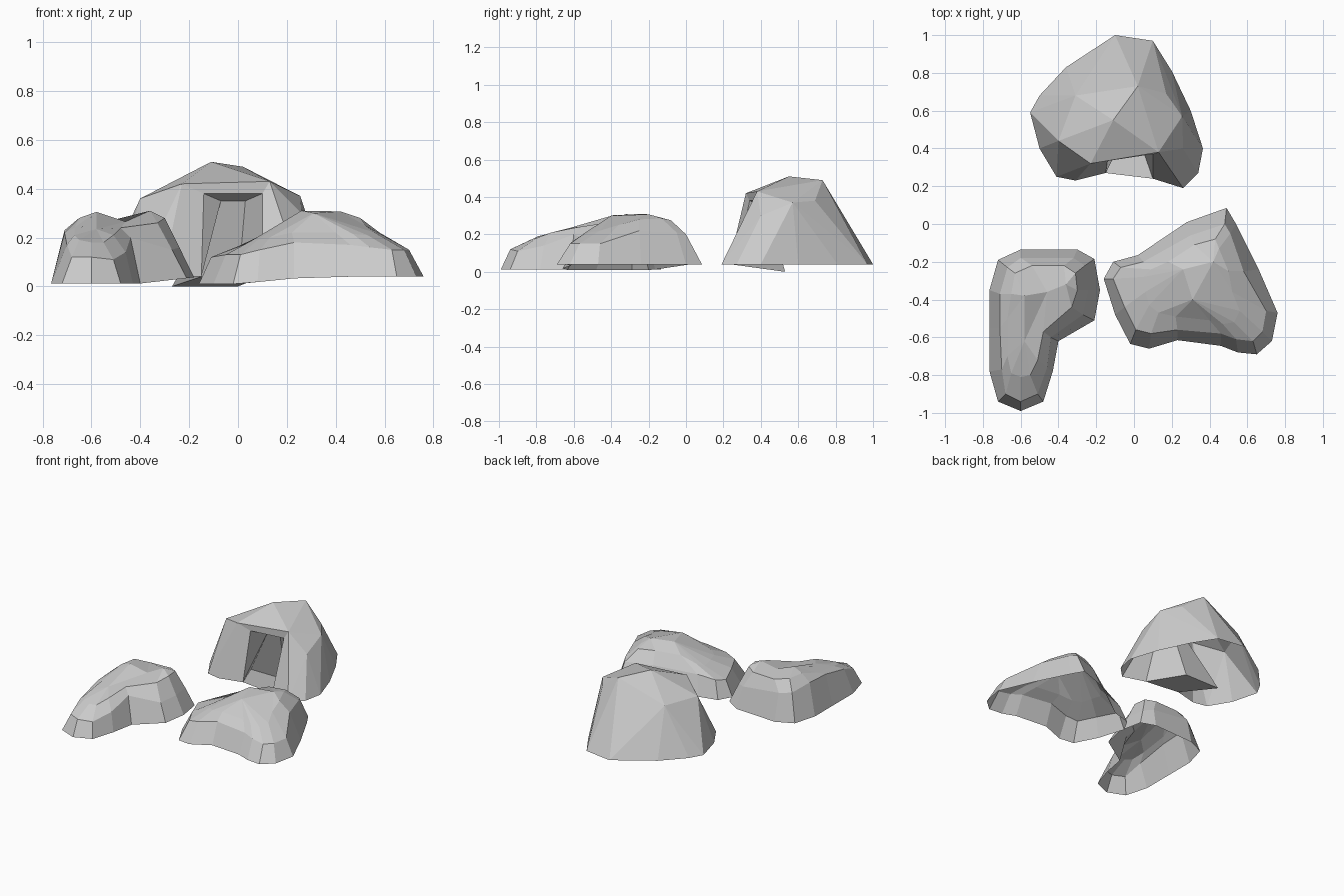
import bpy, bmesh


def vert(bm, co):
    """Reuse a vertex at the same place, or add it."""
    for v in bm.verts:
        if (v.co.x - co[0]) ** 2 + (v.co.y - co[1]) ** 2 + (v.co.z - co[2]) ** 2 < 1e-8:
            return v
    return bm.verts.new(co)


def face(bm, coords):
    vs = list(dict.fromkeys(vert(bm, c) for c in coords))
    if len(vs) > 2:
        bm.faces.new(vs)


def loft(bm, rings, closed=True):
    n = len(rings[0])
    for a, b in zip(rings, rings[1:]):
        for i in range(n if closed else n - 1):
            j = (i + 1) % n
            face(bm, (a[i], a[j], b[j], b[i]))


def finish(bm, name, recalc=True):
    if recalc:
        bmesh.ops.recalc_face_normals(bm, faces=bm.faces)
        if sum(f.normal.z * f.calc_area() for f in bm.faces) < 0:
            bmesh.ops.reverse_faces(bm, faces=bm.faces)
    me = bpy.data.meshes.new(name)
    bm.to_mesh(me)
    bm.free()
    bpy.context.collection.objects.link(bpy.data.objects.new(name, me))


def boulder(name, base, base_z, wall, shoulder, crest, crest_fill):
    """Open-bottomed shell: base outline, wall ring, shoulder ring, crest points."""
    bm = bmesh.new()
    loft(bm, [[(x, y, base_z(x)) for x, y in base], wall, shoulder, crest])
    face(bm, crest_fill)
    finish(bm, name)


# Right boulder
P, Q, R = (.42, -.2, .307), (.31, -.4, .30), (.26, -.24, .31)
boulder(
    "right_boulder",
    [(.49, .085), (.54, 0), (.66, -.24), (.76, -.47), (.73, -.62), (.65, -.69),
     (.55, -.68), (.46, -.645), (.23, -.615), (.08, -.66), (-.02, -.635), (-.1, -.48),
     (-.16, -.29), (-.11, -.2), (.02, -.165), (.28, .01)],
    lambda x: .04 - .03 * min(1, max(0, (.3 - x) / .3)),
    [(.48, 0, .2), (.51, -.05, .21), (.58, -.25, .22), (.7, -.46, .15), (.68, -.57, .15),
     (.63, -.62, .15), (.54, -.61, .16), (.46, -.58, .17), (.23, -.56, .18), (.09, -.58, .15),
     (.01, -.56, .13), (-.05, -.44, .13), (-.11, -.29, .12), (-.07, -.23, .13),
     (.05, -.2, .15), (.3, -.06, .2)],
    [(.43, -.08, .275), (.45, -.13, .285), (.5, -.25, .28), (.52, -.36, .25), (.56, -.46, .22),
     (.53, -.52, .21), (.47, -.53, .215), (.4, -.51, .22), (.22, -.49, .22), (.13, -.47, .2),
     (.08, -.43, .19), (.06, -.36, .19), (.05, -.28, .18), (.09, -.24, .2),
     (.18, -.2, .25), (.32, -.11, .28)],
    [P] * 4 + [Q] * 6 + [R] * 5 + [P], (P, Q, R))

# Left boulder with two humps and a long front tongue
H1, H2 = (-.58, -.38, .305), (-.36, -.32, .31)
V, T = (-.46, -.36, .265), (-.58, -.62, .235)
boulder(
    "left_boulder",
    [(-.6, -.135), (-.3, -.135), (-.21, -.185), (-.18, -.35), (-.21, -.51), (-.4, -.62),
     (-.43, -.78), (-.48, -.94), (-.6, -.99), (-.72, -.94), (-.765, -.78), (-.765, -.55),
     (-.765, -.35), (-.72, -.19)],
    lambda x: .012 + .023 * max(0, (x + .4) / .2),
    [(-.6, -.18, .2), (-.32, -.18, .17), (-.26, -.22, .16), (-.24, -.35, .16), (-.27, -.48, .15),
     (-.44, -.6, .2), (-.46, -.76, .14), (-.51, -.9, .11), (-.6, -.94, .12), (-.68, -.9, .12),
     (-.7, -.77, .17), (-.71, -.55, .22), (-.71, -.37, .23), (-.67, -.23, .2)],
    [(-.54, -.22, .265), (-.37, -.22, .27), (-.31, -.26, .28), (-.3, -.35, .28), (-.33, -.44, .26),
     (-.48, -.57, .24), (-.51, -.72, .21), (-.55, -.8, .18), (-.6, -.81, .18), (-.65, -.79, .19),
     (-.67, -.7, .21), (-.67, -.5, .24), (-.65, -.37, .28), (-.63, -.26, .28)],
    [V, H2, H2, H2, H2, V, T, T, T, T, T, H1, H1, H1], (H1, V, T))

# Back boulder: faceted hull, open below, with a cave pocket in the front
mouth = [(-.31, .23, .04), (-.23, .32, .42), (.13, .38, .43), (.26, .19, .04)]
jamb = [(-.15, .27, .04), (-.14, .34, .38), (.1, .37, .38), (.1, .24, .04)]
back = [(-.27, .53, 0), (-.07, .43, .35), (.03, .43, .35), (0, .53, 0)]
base = [(-.55, .59), (-.5, .68), (-.36, .83), (-.1, 1), (.1, .97), (.2, .81), (.3, .6),
        (.365, .4), (.34, .27), (-.41, .25), (-.5, .4)]
peaks = [(-.4, .44, .36), (-.31, .68, .36), (-.24, .43, .43), (-.11, .55, .51),
         (.02, .73, .49), (.17, .69, .38), (.13, .49, .43), (.255, .57, .37), (.26, .4, .3)]
bm = bmesh.new()
for co in [(x, y, .04) for x, y in base] + peaks + mouth:
    bm.verts.new(co)
bmesh.ops.convex_hull(bm, input=bm.verts)
bmesh.ops.delete(bm, geom=[v for v in bm.verts if not v.link_faces], context='VERTS')
bm.normal_update()
opening = {vert(bm, c) for c in mouth}
bmesh.ops.delete(bm, geom=[f for f in bm.faces if f.normal.z < -.7 or set(f.verts) <= opening],
                 context='FACES_ONLY')
bmesh.ops.delete(bm, geom=[e for e in bm.edges if not e.link_faces], context='EDGES')
loft(bm, [mouth, jamb, back], closed=False)
face(bm, back)
face(bm, (jamb[0], jamb[3], back[3], back[0]))
finish(bm, "cave_boulder")
